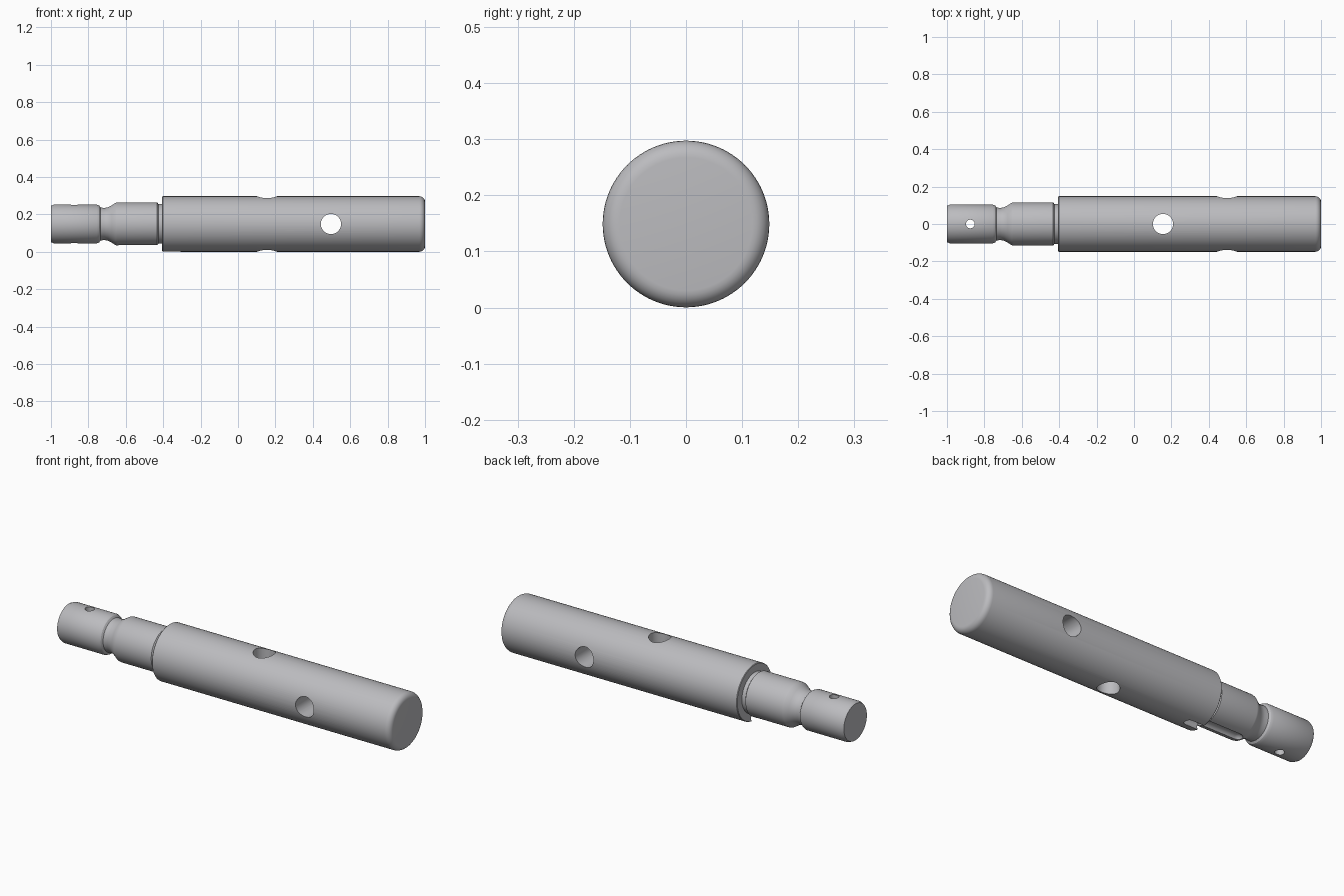
import bpy, math
from mathutils import Vector

if "Cube" in bpy.data.objects:
    bpy.data.objects.remove(bpy.data.objects["Cube"])

AXIS_Z = 0.149
steel = bpy.data.materials.new("steel grey")
steel.diffuse_color = (0.50, 0.50, 0.52, 1)
steel.use_nodes = True
steel.node_tree.nodes["Principled BSDF"].inputs["Base Color"].default_value = steel.diffuse_color


def lathe(name, profile, segments=96):
    """Closed solid turned around the long x axis from (x, radius) points."""
    verts, faces = [], []
    for x, r in profile:
        for i in range(segments):
            a = 2 * math.pi * i / segments
            verts.append((x, r * math.cos(a), AXIS_Z + r * math.sin(a)))
    for k in range(len(profile) - 1):
        for i in range(segments):
            j = (i + 1) % segments
            a, b = k * segments, (k + 1) * segments
            faces.append((a + i, b + i, b + j, a + j))
    faces.append(tuple(range(segments)))
    faces.append(tuple(reversed(range(len(verts) - segments, len(verts)))))
    mesh = bpy.data.meshes.new(name)
    mesh.from_pydata(verts, [], faces)
    mesh.flip_normals()
    mesh.update()
    obj = bpy.data.objects.new(name, mesh)
    bpy.context.collection.objects.link(obj)
    mesh.materials.append(steel)
    return obj


def drill(target, name, location, radius, rotation):
    """Cut a round cross hole right through the target."""
    bpy.ops.mesh.primitive_cylinder_add(vertices=48, radius=radius, depth=0.6,
                                        location=location, rotation=rotation)
    cut(target, bpy.context.object, name)


def cut(target, cutter, name):
    cutter.name = name
    mod = target.modifiers.new(name, 'BOOLEAN')
    mod.operation, mod.solver, mod.object = 'DIFFERENCE', 'EXACT', cutter
    bpy.context.view_layer.objects.active = target
    bpy.ops.object.modifier_apply(modifier=name)
    bpy.data.objects.remove(cutter)


# Turned pin: shank tip, locking neck, shank, relief groove, thick body
tip = [(-1.0, 0.097), (-0.985, 0.104), (-0.755, 0.104), (-0.742, 0.098)]
neck = [(-0.735, 0.088), (-0.715, 0.086), (-0.695, 0.089), (-0.675, 0.100)]
shank = [(-0.655, 0.113), (-0.645, 0.115), (-0.432, 0.115), (-0.426, 0.107)]
body = [(-0.405, 0.107), (-0.405, 0.146), (-0.402, 0.1485), (0.970, 0.1485)]
# Rounded nose edge
nose = [(0.970 + 0.03 * math.sin(t), 0.1185 + 0.03 * math.cos(t))
        for t in [math.pi / 2 * i / 6 for i in range(1, 7)]]
pin = lathe("stepped_pin", tip + neck + shank + body + nose)

# Cross holes
drill(pin, "side_hole", (0.497, 0, AXIS_Z), 0.054, (math.pi / 2, 0, 0))
drill(pin, "vertical_hole", (0.155, 0, AXIS_Z), 0.054, (0, 0, 0))
drill(pin, "tip_hole", (-0.875, 0, AXIS_Z), 0.023, (0, 0, 0))

# Round-ended key groove along the underside of the shank
groove = lathe("key_groove", [(-0.65 + 0.03 * (1 - math.cos(t)), 0.002 + 0.028 * math.sin(t))
                              for t in [math.pi / 2 * i / 6 for i in range(7)]]
               + [(-0.33 + 0.03 * math.sin(t), 0.002 + 0.028 * math.cos(t))
                  for t in [math.pi / 2 * i / 6 for i in range(7)]], 32)
groove.location.z = -0.128
bpy.context.view_layer.update()
cut(pin, groove, "key_groove")

# Smooth turned surfaces with crisp edges
bpy.ops.object.select_all(action='DESELECT')
pin.select_set(True)
bpy.context.view_layer.objects.active = pin
bpy.ops.object.shade_smooth_by_angle(angle=math.radians(30))
